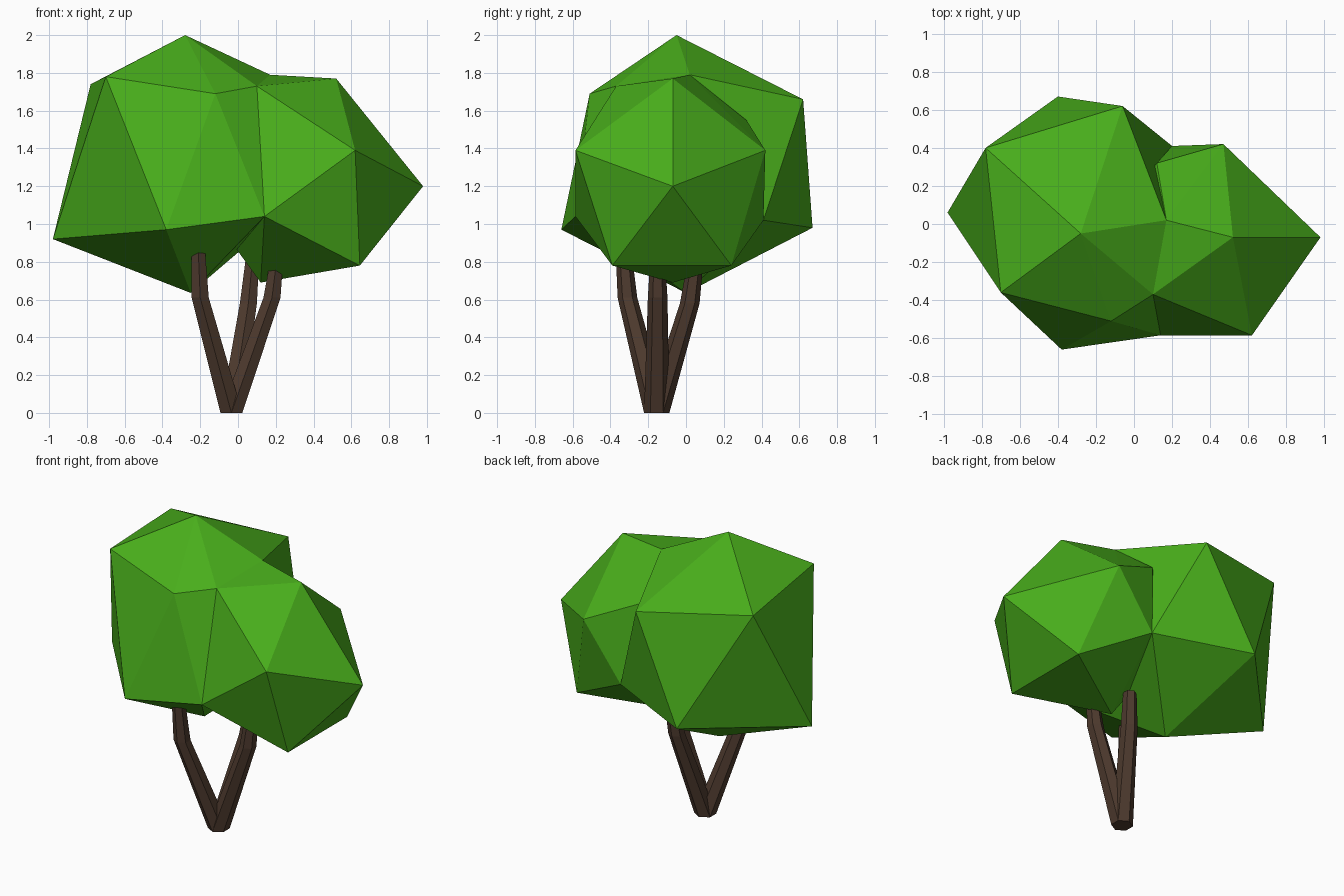
import bpy, bmesh, math
from mathutils import Vector

if "Cube" in bpy.data.objects:
    bpy.data.objects.remove(bpy.data.objects["Cube"])


def material(name, rgb):
    m = bpy.data.materials.new(name)
    m.diffuse_color = (*rgb, 1)
    m.use_nodes = True
    m.node_tree.nodes["Principled BSDF"].inputs["Base Color"].default_value = m.diffuse_color
    return m


green = material("leaf_green", (0.066, 0.42, 0.011))
brown = material("bark_brown", (0.075, 0.042, 0.027))


def finish(bm, name, mat):
    bmesh.ops.recalc_face_normals(bm, faces=bm.faces[:])
    me = bpy.data.meshes.new(name)
    bm.to_mesh(me)
    bm.free()
    me.materials.append(mat)
    ob = bpy.data.objects.new(name, me)
    bpy.context.collection.objects.link(ob)


def crown(name, points):
    """Faceted leaf clump: hull of an uneven icosahedron's corners."""
    bm = bmesh.new()
    for p in points:
        bm.verts.new(p)
    r = bmesh.ops.convex_hull(bm, input=bm.verts[:])
    loose = [v for v in bm.verts if not v.link_faces]
    bmesh.ops.delete(bm, geom=loose, context='VERTS')
    finish(bm, name, mat=green)


def branch(name, path, radii, sides=6):
    """Bent tapering prism through the path points, level rings."""
    bm = bmesh.new()
    rings = []
    for p, r in zip(path, radii):
        rings.append([bm.verts.new(Vector(p) + Vector((r * math.cos(a), r * math.sin(a), 0)))
                      for a in (2 * math.pi * (i + 0.5) / sides for i in range(sides))])
    for a, b in zip(rings, rings[1:]):
        for i in range(sides):
            j = (i + 1) % sides
            bm.faces.new((a[i], a[j], b[j], b[i]))
    bm.faces.new(rings[0][::-1])
    bm.faces.new(rings[-1])
    finish(bm, name, brown)


# Corners where the two leaf clumps meet
seam = [(0.17, 0.02, 1.79), (0.10, -0.37, 1.73), (0.14, -0.585, 1.04), (0.20, 0.41, 1.02)]

# Large left clump: top, upper ring, lower ring, bottom
crown("large_crown", seam + [
    (-0.28, -0.05, 2.0),
    (-0.70, -0.36, 1.78), (-0.12, -0.51, 1.69), (-0.06, 0.62, 1.66), (-0.78, 0.40, 1.74),
    (-0.98, 0.06, 0.92), (-0.38, -0.66, 0.97), (-0.40, 0.67, 0.98),
    (-0.25, 0.0, 0.635)])

# Smaller right clump: tip, outer ring, inner ring, hidden tip
crown("small_crown", seam + [
    (0.98, -0.07, 1.2),
    (0.52, -0.07, 1.77), (0.62, -0.585, 1.39), (0.645, -0.39, 0.78),
    (0.645, 0.24, 0.78), (0.47, 0.42, 1.39),
    (0.12, 0.32, 1.55), (0.12, -0.07, 0.69), (-0.25, -0.07, 1.2)])

# Three bent trunks from one foot
foot = (-0.035, -0.155, 0)
for name, knee, tip in [
        ("left_trunk", (-0.20, -0.31, 0.61), (-0.21, -0.33, 0.85)),
        ("right_trunk", (0.18, -0.15, 0.61), (0.20, -0.15, 0.77)),
        ("back_trunk", (0.055, 0.02, 0.58), (0.075, 0.05, 0.80))]:
    branch(name, [foot, knee, tip], [0.067, 0.052, 0.042])
